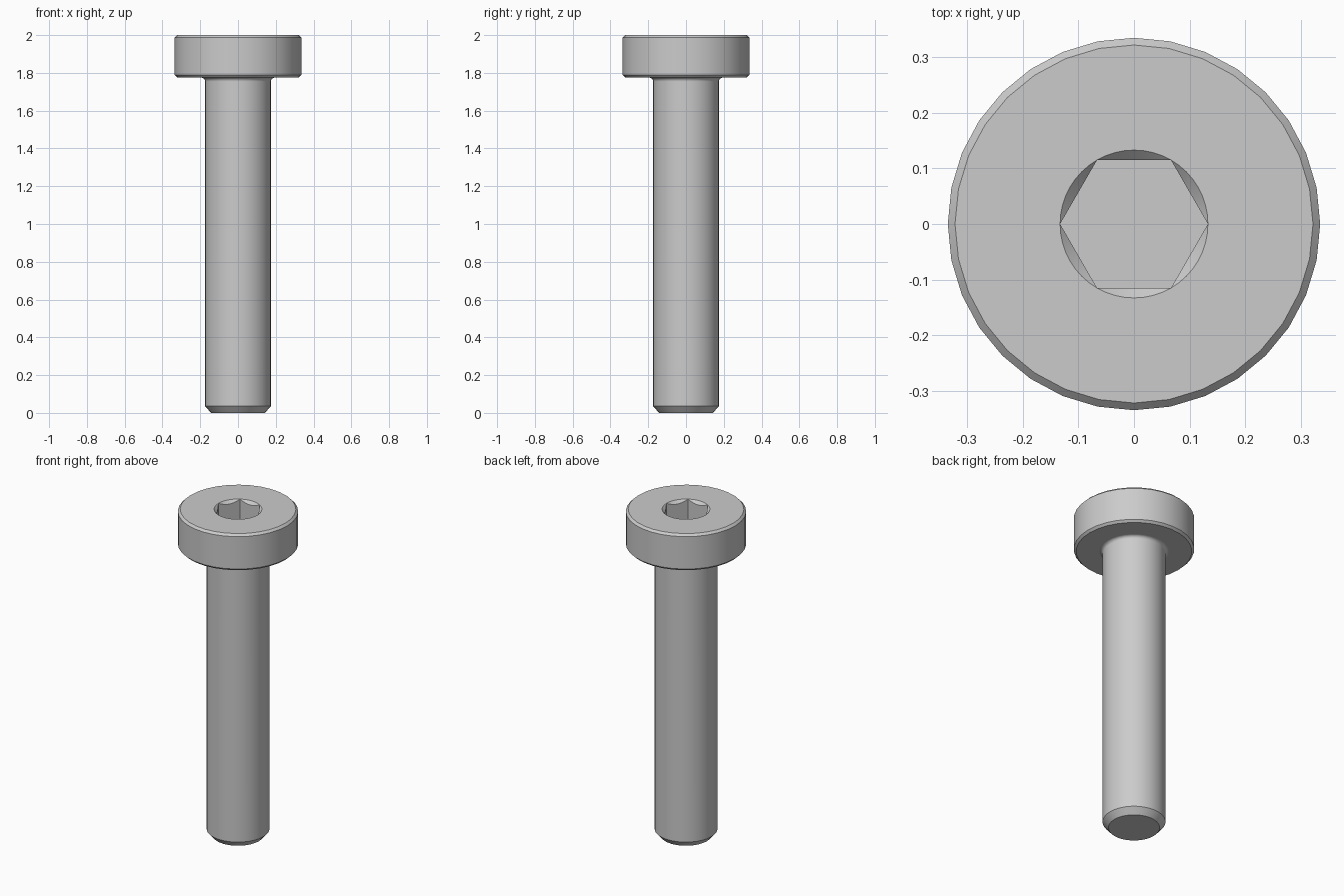
import bpy
import bmesh
from math import cos, sin, tan, pi, radians

if "Cube" in bpy.data.objects:
    bpy.data.objects.remove(bpy.data.objects["Cube"])

SIDES = 32
HEX_STEPS = 8                     # points along each flat of the socket
TOP, HEAD_BASE = 2.0, 1.775
HEAD_R, SHANK_R, SOCKET_R = 0.335, 0.175, 0.133
FILLET, EDGE, SOCKET_DEPTH = 0.02, 0.013, 0.14

steel = bpy.data.materials.new("steel grey")
steel.use_nodes = True
grey = (0.6, 0.6, 0.6, 1)
steel.diffuse_color = grey
steel.node_tree.nodes["Principled BSDF"].inputs["Base Color"].default_value = grey

bm = bmesh.new()


def ring(radius, z, count=SIDES):
    """Closed ring of vertices; radius and z are functions of the angle."""
    angles = [2 * pi * i / count for i in range(count)]
    return [bm.verts.new((radius(a) * cos(a), radius(a) * sin(a), z(a))) for a in angles]


def skin(lower, upper):
    n = len(lower)
    for i in range(n):
        j = (i + 1) % n
        bm.faces.new((lower[i], lower[j], upper[j], upper[i]))


def loop_edges(verts):
    return [bm.edges.get((v, verts[i - 1])) for i, v in enumerate(verts)]


# Outside: chamfered tip, shank, fillet under the head, chamfered head
profile = [(0.143, 0), (SHANK_R, 0.037)]
for i in range(6):
    t = i / 5 * pi / 2
    profile.append((SHANK_R + FILLET * (1 - cos(t)), HEAD_BASE - FILLET * (1 - sin(t))))
profile += [(HEAD_R - EDGE, HEAD_BASE), (HEAD_R, HEAD_BASE + EDGE),
            (HEAD_R, TOP - EDGE), (HEAD_R - EDGE, TOP)]
outer = [ring(lambda a, r=r: r, lambda a, z=z: z) for r, z in profile]
for lower, upper in zip(outer, outer[1:]):
    skin(lower, upper)
bm.faces.new(list(reversed(outer[0])))


# Hexagon socket with a conical countersink running out at its corners
def hex_radius(a):
    return SOCKET_R * cos(pi / 6) / cos(a % (pi / 3) - pi / 6)


def hex_top(a):
    return TOP - (SOCKET_R - hex_radius(a)) * tan(radians(45))


count = 6 * HEX_STEPS
rim = ring(lambda a: SOCKET_R, lambda a: TOP, count)
wall_top = ring(hex_radius, hex_top, count)
floor = ring(hex_radius, lambda a: TOP - SOCKET_DEPTH, count)
skin(rim, wall_top)
skin(wall_top, floor)
bm.faces.new(floor)

# Flat top of the head between its chamfer and the socket
bmesh.ops.bridge_loops(bm, edges=loop_edges(outer[-1]) + loop_edges(rim))
bmesh.ops.remove_doubles(bm, verts=bm.verts, dist=0.0002)
bmesh.ops.recalc_face_normals(bm, faces=bm.faces)

mesh = bpy.data.meshes.new("socket_screw")
bm.to_mesh(mesh)
bm.free()
mesh.materials.append(steel)
screw = bpy.data.objects.new("socket_screw", mesh)
bpy.context.collection.objects.link(screw)

bpy.ops.object.select_all(action="DESELECT")
screw.select_set(True)
bpy.context.view_layer.objects.active = screw
bpy.ops.object.shade_smooth_by_angle(angle=radians(30))
weighted = screw.modifiers.new("even_shading", "WEIGHTED_NORMAL")
weighted.keep_sharp = True
